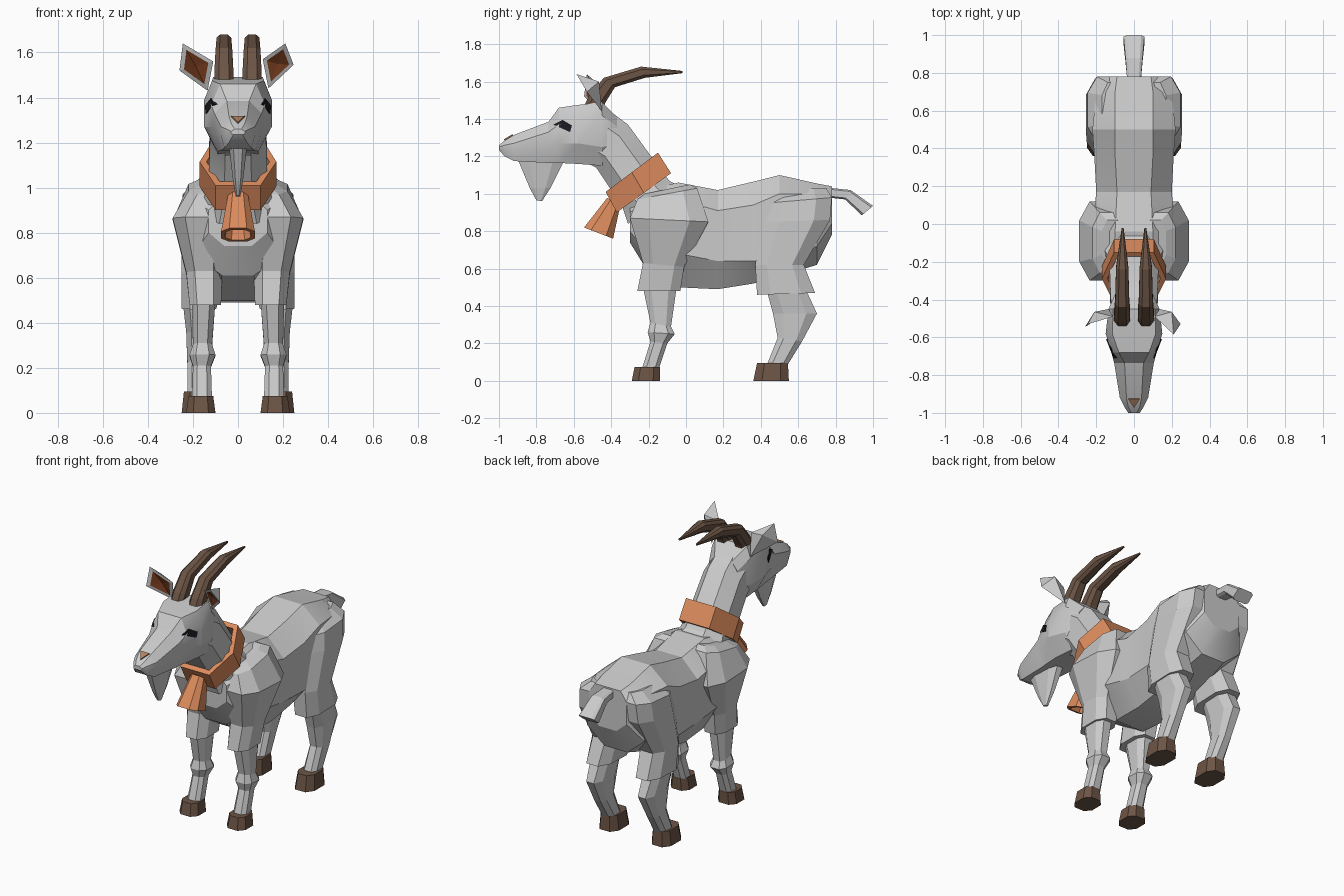
import bpy, bmesh
from mathutils import Vector


def material(name, rgb):
    m = bpy.data.materials.new(name)
    m.diffuse_color = (*rgb, 1)
    return m


ORANGE = material("orange", (0.72, 0.26, 0.11))
BROWN = material("brown", (0.15, 0.09, 0.06))
RUST = material("rust", (0.20, 0.05, 0.015))
TAN = material("tan", (0.45, 0.22, 0.11))
DARK = material("dark", (0.01, 0.01, 0.015))


def make(name, verts, faces, mat=None, mirror=False, smooth=False):
    bm = bmesh.new()
    vs = [bm.verts.new(v) for v in verts]
    for f in faces:
        bm.faces.new([vs[i] for i in f])
    bmesh.ops.recalc_face_normals(bm, faces=bm.faces)
    me = bpy.data.meshes.new(name)
    bm.to_mesh(me)
    bm.free()
    ob = bpy.data.objects.new(name, me)
    bpy.context.collection.objects.link(ob)
    if mat:
        me.materials.append(mat)
    if mirror:
        ob.modifiers.new("Mirror", 'MIRROR')
    if smooth:
        bpy.ops.object.select_all(action='DESELECT')
        ob.select_set(True)
        bpy.context.view_layer.objects.active = ob
        bpy.ops.object.shade_smooth_by_angle(angle=0.4)
    return ob


def loft(name, rings, mat=None, mirror=False, closed=False, smooth=False):
    """Skin rings of equal point count; closed joins last ring to first."""
    n, k = len(rings[0]), len(rings)
    faces = []
    for r in range(k if closed else k - 1):
        a, b = r * n, (r + 1) % k * n
        faces += [(a + i, a + (i + 1) % n, b + (i + 1) % n, b + i) for i in range(n)]
    if not closed:
        faces += [tuple(range(n)), tuple(range((k - 1) * n, k * n))]
    return make(name, [p for r in rings for p in r], faces, mat, mirror, smooth)


def bar(ya, za, yb, zb, x0, x1, c=0.24):
    """Chamfered rectangle spanning side-view points a to b and x0 to x1."""
    uv = [(c, 0), (1 - c, 0), (1, c), (1, 1 - c), (1 - c, 1), (c, 1), (0, 1 - c), (0, c)]
    return [(x0 + (x1 - x0) * u, ya + (yb - ya) * v, za + (zb - za) * v) for u, v in uv]


def section(y, wt, zt, wm, zu, zl, wb, zb):
    """Symmetric body cross-section with a ridge point on top."""
    half = [(wt, zt), (wm, zu), (wm, zl), (wb, zb)]
    pts = half + [(-x, z) for x, z in reversed(half)]
    return [(x, y, z) for x, z in pts]


# Torso
loft("torso", [section(*s) for s in [
    (-.30, .08, .95, .13, .90, .80, .06, .74),
    (-.22, .10, 1.02, .20, .95, .70, .07, .61),
    (-.04, .10, 1.06, .22, .97, .68, .10, .50),
    (.17, .09, 1.02, .20, .91, .64, .11, .49),
    (.36, .10, 1.065, .21, .94, .64, .11, .52),
    (.50, .10, 1.10, .22, 1.0, .66, .10, .56),
    (.70, .10, 1.055, .20, 1.0, .72, .08, .62),
    (.78, .09, 1.04, .13, .98, .84, .06, .78)]], smooth=True)

# Shoulders and thighs
loft("shoulder", [bar(*s) for s in [
    (-.22, 1.0, .02, 1.05, .06, .17),
    (-.26, .97, .06, 1.03, .06, .22),
    (-.30, .87, .12, .85, .06, .29),
    (-.23, .63, -.01, .61, .07, .23),
    (-.26, .48, -.03, .48, .075, .215)]], mirror=True)
loft("thigh", [bar(*s) for s in [
    (.46, 1.02, .75, 1.03, .04, .17),
    (.43, .95, .78, .98, .04, .245),
    (.41, .85, .77, .86, .05, .255),
    (.37, .62, .63, .62, .08, .25),
    (.38, .46, .69, .47, .095, .25)]], mirror=True)

# Lower legs and hooves
loft("front_leg", [bar(*s) for s in [
    (-.23, .50, -.05, .50, .10, .205),
    (-.19, .31, -.08, .29, .115, .20),
    (-.205, .26, -.06, .25, .10, .215),
    (-.19, .21, -.10, .20, .12, .20),
    (-.24, .05, -.15, .05, .115, .205)]], mirror=True)
loft("hind_leg", [bar(*s) for s in [
    (.43, .49, .64, .49, .12, .245),
    (.465, .36, .70, .36, .13, .23),
    (.49, .23, .62, .21, .14, .225),
    (.43, .08, .54, .08, .135, .225)]], mirror=True)
loft("front_hoof", [bar(*s) for s in [
    (-.275, .075, -.14, .075, .11, .22),
    (-.29, 0, -.14, 0, .10, .23)]], BROWN, True)
loft("hind_hoof", [bar(*s) for s in [
    (.38, .095, .545, .095, .125, .24),
    (.36, 0, .55, 0, .115, .25)]], BROWN, True)

# Neck
loft("neck", [bar(y, z, y2, z2, -w, w, .27) for y, z, y2, z2, w in [
    (.0, 1.02, -.31, .84, .18),
    (-.09, 1.07, -.34, .93, .145),
    (-.15, 1.15, -.40, 1.02, .13),
    (-.31, 1.37, -.48, 1.14, .125),
    (-.43, 1.46, -.56, 1.18, .12)]], smooth=True)

# Head
head = loft("head", [section(*s) for s in [
    (-.37, .06, 1.41, .10, 1.36, 1.26, .06, 1.20),
    (-.45, .11, 1.49, .135, 1.42, 1.25, .09, 1.15),
    (-.58, .115, 1.475, .15, 1.39, 1.27, .09, 1.16),
    (-.68, .08, 1.46, .12, 1.37, 1.27, .08, 1.165),
    (-.735, .05, 1.385, .105, 1.33, 1.25, .075, 1.165),
    (-.92, .04, 1.315, .075, 1.27, 1.23, .06, 1.175),
    (-.97, .03, 1.285, .05, 1.26, 1.235, .04, 1.20),
    (-1.0, .015, 1.26, .03, 1.25, 1.24, .02, 1.235)]], smooth=True)

# Eyes, laid onto the head surface
bpy.context.view_layer.update()
eye = []
for y, z in [(-.71, 1.37), (-.66, 1.395), (-.61, 1.365), (-.62, 1.33)]:
    hit, loc, _, _ = head.ray_cast(Vector((1, y, z)), Vector((-1, 0, 0)))
    eye.append((loc.x if hit else .1, y, z))
loft("eye", [[(x + d, y, z) for x, y, z in eye] for d in (-.02, .006)], DARK, True)

# Nose patch
tri = [(-.03, -.925, 1.315), (.03, -.925, 1.315), (0, -.972, 1.287)]
loft("nose", [[(x, y + d, z - 2 * d) for x, y, z in tri] for d in (-.002, .008)], TAN)

# Beard
loft("beard", [bar(*s) for s in [
    (-.90, 1.185, -.65, 1.18, -.04, .04),
    (-.835, 1.03, -.725, 1.03, -.022, .022),
    (-.80, .965, -.77, .96, -.01, .01)]])

# Horns
loft("horn", [bar(*s) for s in [
    (-.55, 1.46, -.45, 1.43, .02, .105),
    (-.52, 1.52, -.43, 1.49, .02, .105),
    (-.44, 1.62, -.38, 1.57, .025, .10),
    (-.24, 1.68, -.22, 1.62, .03, .095),
    (-.02, 1.657, -.02, 1.645, .055, .065)]], BROWN, True)

# Ears: rim kite with a rust hollow and a ridge point behind
for name, kite, back in [
    ("right_ear", [(.21, -.585, 1.64), (.247, -.53, 1.545),
                   (.135, -.45, 1.44), (.11, -.49, 1.57)], (.20, -.465, 1.60)),
    ("left_ear", [(-.245, -.53, 1.64), (-.26, -.545, 1.52),
                  (-.135, -.45, 1.43), (-.11, -.49, 1.56)], (-.21, -.465, 1.58))]:
    mid = sum((Vector(p) for p in kite), Vector()) / 4
    inner = [mid.lerp(Vector(p), .72) for p in kite]
    faces = [(i, (i + 1) % 4, 4 + (i + 1) % 4, 4 + i) for i in range(4)]
    faces += [(i, (i + 1) % 4, 8) for i in range(4)]
    deep = mid + Vector((0, .015, 0))
    faces += [(4 + i, 4 + (i + 1) % 4, 9) for i in range(4)]
    ear = make(name, kite + inner + [back, deep], faces)
    ear.data.materials.append(None)
    ear.data.materials.append(RUST)
    for p in list(ear.data.polygons)[-4:]:
        p.material_index = 1


# Collar: hexagonal band around the neck
def hexagon(ya, za, yb, zb, t):
    e = t / 2.9 * 8
    p = [(.105 - t * .6, e / 8 * 2.9 / .36), (.17 - t, .5), (.10 - t * .6, 1 - e / 8 * 2.9 / .36)]
    p += [(-x, v) for x, v in reversed(p)]
    return [(x, ya + (yb - ya) * v, za + (zb - za) * v) for x, v in p]


LOW, HIGH = (-.08, 1.11, -.37, .90), (-.15, 1.22, -.43, 1.01)
loft("collar", [hexagon(*LOW, 0), hexagon(*HIGH, 0),
                hexagon(*HIGH, .03), hexagon(*LOW, .03)], ORANGE, closed=True)

# Bell, hollow from below
loft("bell", [bar(*s) for s in [
    (-.42, .98, -.355, .92, -.045, .045),
    (-.545, .82, -.39, .76, -.075, .075),
    (-.525, .812, -.41, .768, -.057, .057),
    (-.43, .94, -.385, .91, -.03, .03)]], ORANGE)

# Tail
loft("tail", [bar(*s, .15) for s in [
    (.74, 1.035, .76, .98, -.035, .035),
    (.88, 1.02, .85, .97, -.045, .045),
    (1.0, .935, .94, .885, -.055, .055)]])
